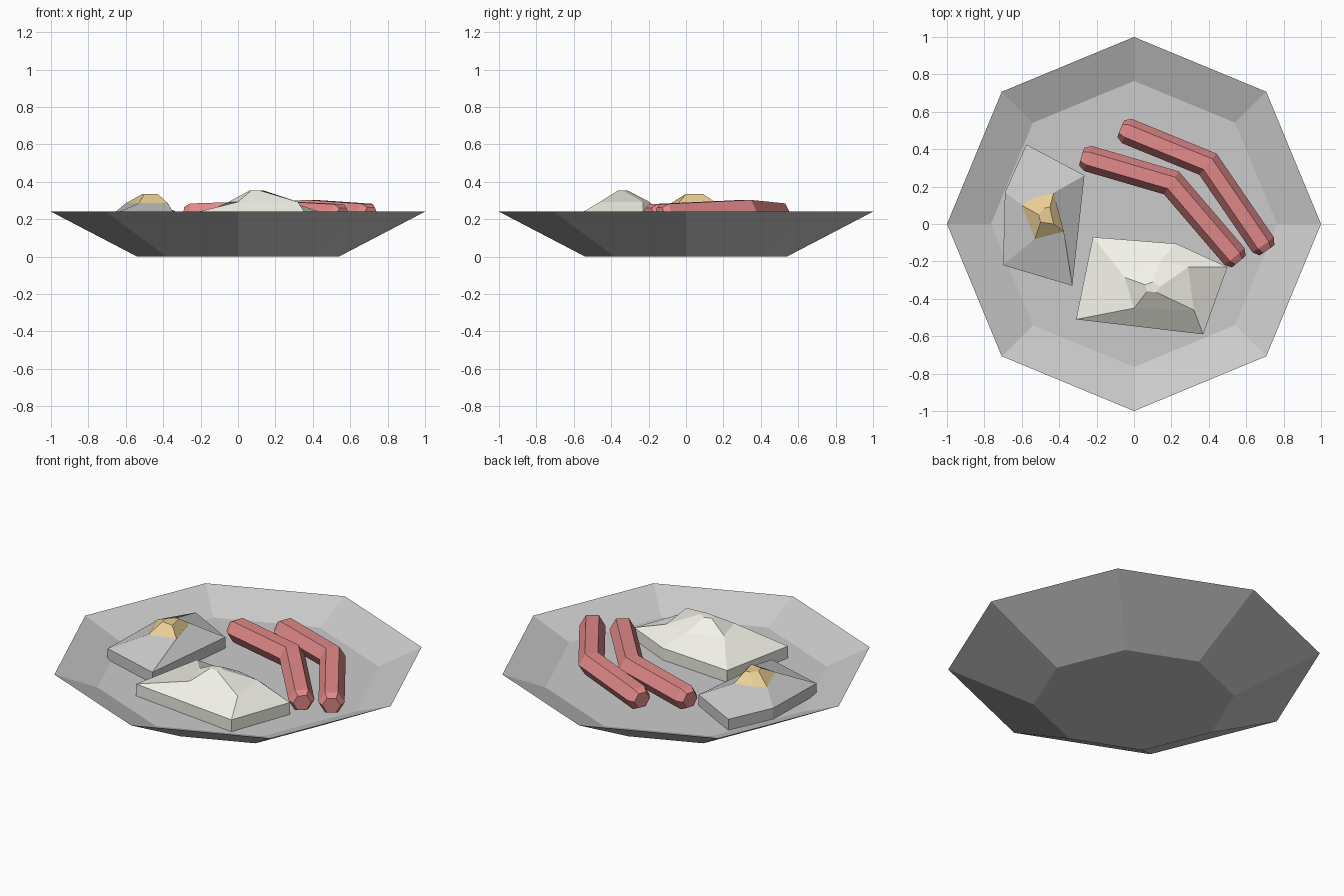
import bpy, bmesh
from math import cos, sin, pi
from mathutils import Vector

if "Cube" in bpy.data.objects:
    bpy.data.objects.remove(bpy.data.objects["Cube"])


def material(name, rgb):
    m = bpy.data.materials.new(name)
    m.diffuse_color = (*rgb, 1)
    m.use_nodes = True
    m.node_tree.nodes["Principled BSDF"].inputs["Base Color"].default_value = m.diffuse_color
    return m


def loft(name, rings, mat=None):
    """Skin a stack of equal-count rings and cap both ends."""
    bm = bmesh.new()
    loops = [[bm.verts.new(p) for p in ring] for ring in rings]
    n = len(loops[0])
    for a, b in zip(loops, loops[1:]):
        for i in range(n):
            j = (i + 1) % n
            bm.faces.new((a[i], a[j], b[j], b[i]))
    bm.faces.new(loops[0][::-1])
    bm.faces.new(loops[-1])
    bmesh.ops.recalc_face_normals(bm, faces=bm.faces)
    me = bpy.data.meshes.new(name)
    bm.to_mesh(me)
    bm.free()
    ob = bpy.data.objects.new(name, me)
    bpy.context.collection.objects.link(ob)
    if mat:
        me.materials.append(mat)
    return ob


def at_z(points, z):
    return [(x, y, z) for x, y in points]


def octagon(r, z):
    return [(r * cos(i * pi / 4), r * sin(i * pi / 4), z) for i in range(8)]


def sausage(name, start, bend, end, mat, r=0.07, bevel=0.035):
    """Bent hexagonal bar with bevelled tips and a mitred middle."""
    s, b, e = Vector(start), Vector(bend), Vector(end)
    d1, d2 = (b - s).normalized(), (e - b).normalized()
    mid = (d1 + d2).normalized()
    stations = [(s, d1, 0.7), (s + d1 * bevel, d1, 1), (b, mid, 1),
                (e - d2 * bevel, d2, 1), (e, d2, 0.7)]
    rings = []
    for p, d, k in stations:
        side = d.cross(Vector((0, 0, 1))).normalized()
        up = side.cross(d)
        widen = 1 / mid.dot(d1) if d is mid else 1
        rings.append([p + side * cos(i * pi / 3) * r * k * widen
                      + up * sin(i * pi / 3) * r * k for i in range(6)])
    return loft(name, rings, mat)


red = material("sausage_red", (0.76, 0.25, 0.25))
cream = material("mash_cream", (0.90, 0.89, 0.82))
amber = material("yolk_amber", (0.82, 0.62, 0.30))

# Plate: outer foot, sharp rim, inner floor
loft("plate", [octagon(0.54, 0), octagon(1, 0.24), octagon(0.765, 0.145)])

# Sausages
sausage("sausage_inner", (-0.28, 0.36, 0.222), (0.2, 0.22, 0.237), (0.56, -0.2, 0.218), red)
sausage("sausage_outer", (-0.07, 0.51, 0.222), (0.395, 0.32, 0.242), (0.71, -0.14, 0.22), red)

# Fried egg: slab-edged white rising to a faceted yolk
white = [(-0.70, -0.22), (-0.33, -0.33), (-0.265, 0.26), (-0.575, 0.425), (-0.69, 0.17)]
yolk = [(-0.53, -0.08), (-0.375, -0.04), (-0.43, 0.165), (-0.54, 0.14), (-0.60, 0.10)]
yolk_top = [(-0.50, 0.01), (-0.43, 0.0), (-0.45, 0.09), (-0.48, 0.085), (-0.51, 0.05)]
loft("egg_white", [at_z(white, 0.145), at_z(white, 0.21), at_z(yolk, 0.285)])
loft("egg_yolk", [at_z(yolk, 0.285), at_z(yolk_top, 0.335)], amber)

# Mound of mash
base = [(-0.31, -0.51), (0.37, -0.59), (0.50, -0.23), (0.225, -0.105), (-0.22, -0.07)]
shoulder = [(0.0, -0.45), (0.32, -0.46), (0.29, -0.23), (0.14, -0.195), (-0.05, -0.285)]
peak = [(0.07, -0.36), (0.12, -0.365), (0.14, -0.335), (0.10, -0.31), (0.06, -0.325)]
loft("mash", [at_z(base, 0.145), at_z(base, 0.215), at_z(shoulder, 0.292),
              at_z(peak, 0.352)], cream)
